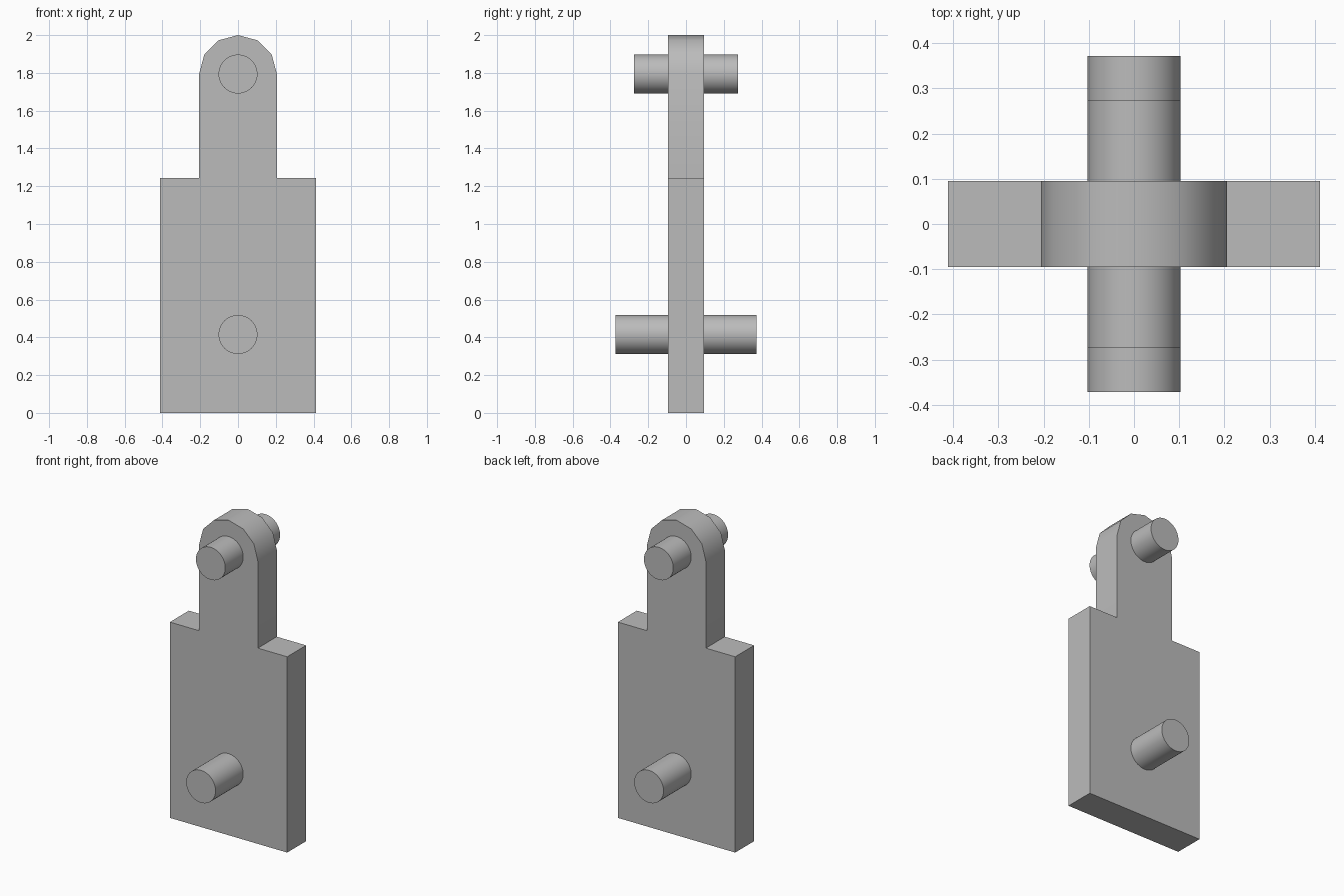
import bpy, bmesh
from math import sin, cos, pi, radians

cube = bpy.data.objects.get("Cube")
if cube:
    bpy.data.objects.remove(cube, do_unlink=True)

grey = bpy.data.materials.new("plain grey")
colour = (0.5, 0.5, 0.5, 1)
grey.diffuse_color = colour
grey.use_nodes = True
grey.node_tree.nodes["Principled BSDF"].inputs["Base Color"].default_value = colour


def prism(name, outline, half_depth):
    """Extrude an x-z outline symmetrically along y."""
    bm = bmesh.new()
    face = bm.faces.new([bm.verts.new((x, -half_depth, z)) for x, z in outline])
    extruded = bmesh.ops.extrude_face_region(bm, geom=[face])["geom"]
    moved = [v for v in extruded if isinstance(v, bmesh.types.BMVert)]
    bmesh.ops.translate(bm, verts=moved, vec=(0, 2 * half_depth, 0))
    bmesh.ops.recalc_face_normals(bm, faces=bm.faces)
    mesh = bpy.data.meshes.new(name)
    bm.to_mesh(mesh)
    bm.free()
    mesh.materials.append(grey)
    obj = bpy.data.objects.new(name, mesh)
    bpy.context.collection.objects.link(obj)
    bpy.ops.object.select_all(action="DESELECT")
    obj.select_set(True)
    bpy.context.view_layer.objects.active = obj
    bpy.ops.object.shade_smooth_by_angle(angle=radians(40))
    return obj


def arc(radius, z, steps, sweep):
    return [(radius * cos(sweep * i / steps), z + radius * sin(sweep * i / steps))
            for i in range(steps + 1)]


# Stepped plate with a faceted round head
body, neck, shoulder, head_z = 0.412, 0.206, 1.243, 1.794
outline = [(-body, 0), (body, 0), (body, shoulder), (neck, shoulder)]
outline += arc(neck, head_z, 6, pi)
outline += [(-neck, shoulder), (-body, shoulder)]
prism("plate", outline, 0.095)

# Round pins passing through the plate
for name, z, half_length in (("upper_pin", head_z, 0.275), ("lower_pin", 0.415, 0.372)):
    prism(name, arc(0.103, z, 48, 2 * pi)[:-1], half_length)
